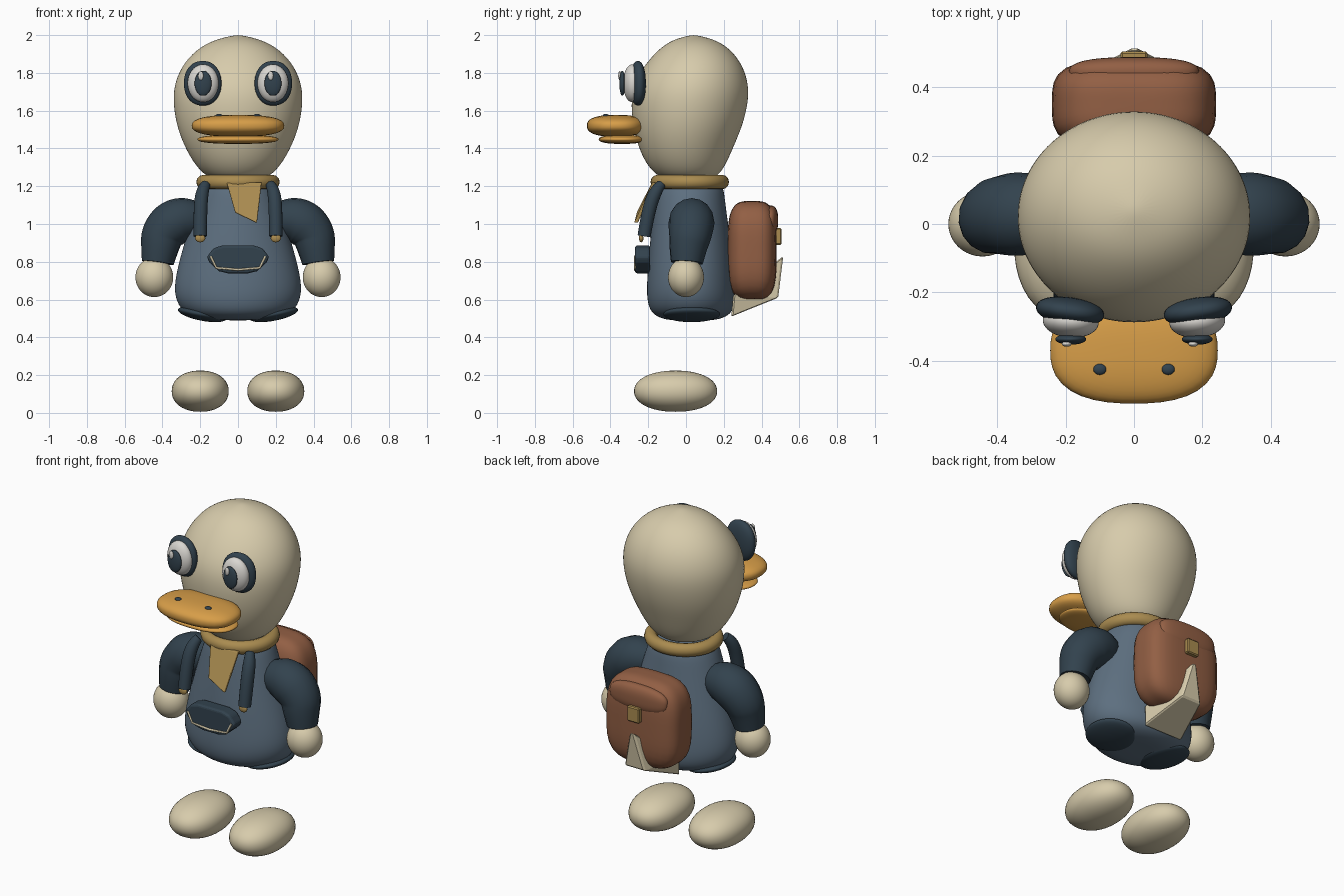
import bpy
import bmesh
from math import sin, cos, pi, radians
from mathutils import Vector, Matrix

cube = bpy.data.objects.get("Cube")
if cube:
    bpy.data.objects.remove(cube, do_unlink=True)


def material(name, *rgb):
    m = bpy.data.materials.new(name)
    m.use_nodes = True
    m.diffuse_color = (*rgb, 1)
    bsdf = m.node_tree.nodes["Principled BSDF"]
    bsdf.inputs["Base Color"].default_value = (*rgb, 1)
    bsdf.inputs["Roughness"].default_value = 0.7
    return m


CREAM = material("cream", .68, .6, .41)
BLUE = material("slate blue", .11, .16, .215)
NAVY = material("dark navy", .032, .055, .076)
ORANGE = material("bill orange", .68, .34, .065)
MUSTARD = material("mustard", .4, .26, .08)
BROWN = material("leather brown", .29, .115, .058)
WHITE = material("eye white", .7, .68, .64)


def finish(name, bm, mat, smooth=True):
    bmesh.ops.recalc_face_normals(bm, faces=bm.faces)
    me = bpy.data.meshes.new(name)
    bm.to_mesh(me)
    bm.free()
    for p in me.polygons:
        p.use_smooth = smooth
    me.materials.append(mat)
    ob = bpy.data.objects.new(name, me)
    bpy.context.collection.objects.link(ob)
    return ob


def blob(name, mat, loc, radii, power=2, tilt=(0, 0, 0)):
    """Ellipsoid; a higher power makes it boxier."""
    bm = bmesh.new()
    bmesh.ops.create_uvsphere(bm, u_segments=40, v_segments=24, radius=1)
    for v in bm.verts:
        v.co /= sum(abs(c) ** power for c in v.co) ** (1 / power)
        v.co = Vector(c * r for c, r in zip(v.co, radii))
    ob = finish(name, bm, mat)
    ob.location = loc
    ob.rotation_euler = [radians(a) for a in tilt]
    return ob


def loft(name, mat, rows, segs=28):
    """Stacked ellipses given as (z, x radius, y radius, y centre)."""
    bm = bmesh.new()
    rings = []
    for z, rx, ry, y in rows:
        angles = [2 * pi * i / segs for i in range(segs)]
        rings.append([bm.verts.new((rx * cos(a), y + ry * sin(a), z)) for a in angles])
    for a, b in zip(rings, rings[1:]):
        for i in range(segs):
            j = (i + 1) % segs
            bm.faces.new((a[i], a[j], b[j], b[i]))
    bm.faces.new(rings[0])
    bm.faces.new(rings[-1])
    ob = finish(name, bm, mat)
    sub = ob.modifiers.new("round", 'SUBSURF')
    sub.levels = sub.render_levels = 2
    return ob


def tube(name, mat, points, radii, smooth_path=True):
    """Round tube through points with a radius at each."""
    cu = bpy.data.curves.new(name, 'CURVE')
    cu.dimensions = '3D'
    cu.bevel_depth = 1
    cu.bevel_resolution = 6
    cu.use_fill_caps = True
    sp = cu.splines.new('NURBS' if smooth_path else 'POLY')
    sp.points.add(len(points) - 1)
    for p, co, r in zip(sp.points, points, radii):
        p.co = (*co, 1)
        p.radius = r
    if smooth_path:
        sp.order_u = 3
        sp.use_endpoint_u = True
        sp.resolution_u = 8
    cu.materials.append(mat)
    ob = bpy.data.objects.new(name, cu)
    bpy.context.collection.objects.link(ob)
    bpy.ops.object.select_all(action='DESELECT')
    ob.select_set(True)
    bpy.context.view_layer.objects.active = ob
    bpy.ops.object.convert(target='MESH')
    bpy.ops.object.shade_smooth_by_angle(angle=radians(50))
    return ob


def plate(name, mat, outline, depth, bevel):
    """Closed outline thickened along y, with rounded edges."""
    bm = bmesh.new()
    face = bm.faces.new([bm.verts.new(p) for p in outline])
    ext = bmesh.ops.extrude_face_region(bm, geom=[face])
    moved = [g for g in ext["geom"] if isinstance(g, bmesh.types.BMVert)]
    bmesh.ops.translate(bm, verts=moved, vec=(0, depth, 0))
    ob = finish(name, bm, mat, smooth=False)
    mod = ob.modifiers.new("rounding", 'BEVEL')
    mod.width = bevel
    mod.segments = 3
    return ob


# Head and body
loft("head", CREAM, [
    (1.235, .1, .1, .01), (1.25, .17, .16, .01), (1.32, .235, .215, 0), (1.42, .29, .258, 0),
    (1.53, .33, .295, .01), (1.66, .348, .315, .02), (1.76, .335, .3, .03), (1.86, .285, .25, .042),
    (1.94, .2, .175, .045), (1.98, .11, .1, .042), (2.0, .015, .015, .04)])
loft("body", BLUE, [
    (.49, .09, .09, .03), (.495, .19, .15, .03), (.525, .285, .215, .03), (.59, .33, .235, .028),
    (.67, .342, .235, .025), (.8, .315, .225, .025), (.95, .27, .21, .022),
    (1.1, .225, .19, .02), (1.2, .19, .18, .02), (1.23, .15, .15, .02)])

# Bill
blob("upper_bill", ORANGE, (0, -.37, 1.52), (.245, .155, .058), 2.5)
blob("lower_bill", ORANGE, (0, -.34, 1.448), (.215, .122, .024), 2.4)

# Paired parts
for side, s in (("right", -1), ("left", 1)):
    blob(f"{side}_eye_rim", NAVY, (s * .187, -.255, 1.745), (.1, .04, .118), 2.2, (0, 0, s * 8))
    blob(f"{side}_eye_white", WHITE, (s * .185, -.285, 1.745), (.082, .048, .1), 2, (0, 0, s * 4))
    blob(f"{side}_pupil", NAVY, (s * .185, -.337, 1.745), (.045, .016, .066))
    blob(f"{side}_eye_glint", WHITE, (s * .185 - .012, -.351, 1.785), (.014, .008, .024))
    blob(f"{side}_nostril", NAVY, (s * .1, -.425, 1.573), (.019, .016, .01))
    tube(f"{side}_sleeve", NAVY,
         [(s * .16, .03, 1.03), (s * .22, .03, 1.03), (s * .33, .03, 1.02),
          (s * .4, .025, .95), (s * .415, .01, .87), (s * .425, .005, .795)],
         [.06, .1, .125, .115, .1, .085])
    blob(f"{side}_hand", CREAM, (s * .443, 0, .718), (.1, .095, .105))
    tube(f"{side}_strap", NAVY,
         [(s * .17, -.13, 1.21), (s * .19, -.16, 1.18), (s * .2, -.2, 1.07), (s * .2, -.222, .935)],
         [.025, .035, .037, .035])
    blob(f"{side}_strap_button", MUSTARD, (s * .2, -.237, .925), (.027, .012, .022))
    blob(f"{side}_leg_opening", NAVY, (s * .19, .03, .522), (.13, .15, .034), 2, (0, -s * 11, 0))
    blob(f"{side}_foot", CREAM, (s * .2, -.055, .115), (.151, .22, .109), 2.15)

# Neckerchief
bm = bmesh.new()
bmesh.ops.create_uvsphere(bm, u_segments=8, v_segments=4, radius=.001)
bm.clear()
ring = [bm.verts.new((.183 + .038 * cos(a), 0, .038 * sin(a)))
        for a in (2 * pi * i / 12 for i in range(12))]
edges = [bm.edges.new((ring[i - 1], ring[i])) for i in range(12)]
bmesh.ops.spin(bm, geom=edges, axis=(0, 0, 1), cent=(0, 0, 0), angle=2 * pi,
               steps=48, use_merge=True)
collar = finish("neckerchief_collar", bm, MUSTARD)
collar.location = (0, .02, 1.222)
collar.scale = (1, .94, 1)
plate("neckerchief_end", MUSTARD,
      [(-.06, -.18, 1.22), (.125, -.18, 1.22), (.1, -.275, 1.005), (-.015, -.262, 1.06)], .02, .005)

# Front pocket and its stitching
plate("pocket", NAVY, [(x, -.27, z) for x, z in (
    (-.13, .872), (-.08, .887), (.08, .887), (.13, .872), (.165, .825), (.15, .795),
    (.1, .75), (.05, .738), (-.05, .738), (-.1, .75), (-.15, .795), (-.165, .825))], .08, .014)
tube("pocket_stitching", CREAM, [(x, -.27, z) for x, z in (
    (-.145, .83), (-.115, .768), (0, .758), (.115, .768), (.145, .83))], [.006] * 5, False)

# Backpack
blob("backpack", BROWN, (0, .35, .86), (.24, .13, .262), 3.6)
blob("backpack_flap", BROWN, (0, .444, 1.02), (.19, .044, .078), 2.6)
bm = bmesh.new()
bmesh.ops.create_cube(bm, size=1, matrix=Matrix.Diagonal((.08, .04, .09, 1)))
buckle = finish("backpack_buckle", bm, MUSTARD, smooth=False)
buckle.location = (0, .485, .935)
buckle.modifiers.new("rounding", 'BEVEL').width = .006

# Tail below the backpack
bm = bmesh.new()
for s in (-1, 1):
    for x, y, z in ((.012, .515, .83), (.065, .488, .61), (.13, .24, .51), (.14, .25, .62)):
        bm.verts.new((s * x, y, z))
bmesh.ops.convex_hull(bm, input=bm.verts)
tail = finish("tail", bm, CREAM, smooth=False)
tail.modifiers.new("rounding", 'BEVEL').width = .008
